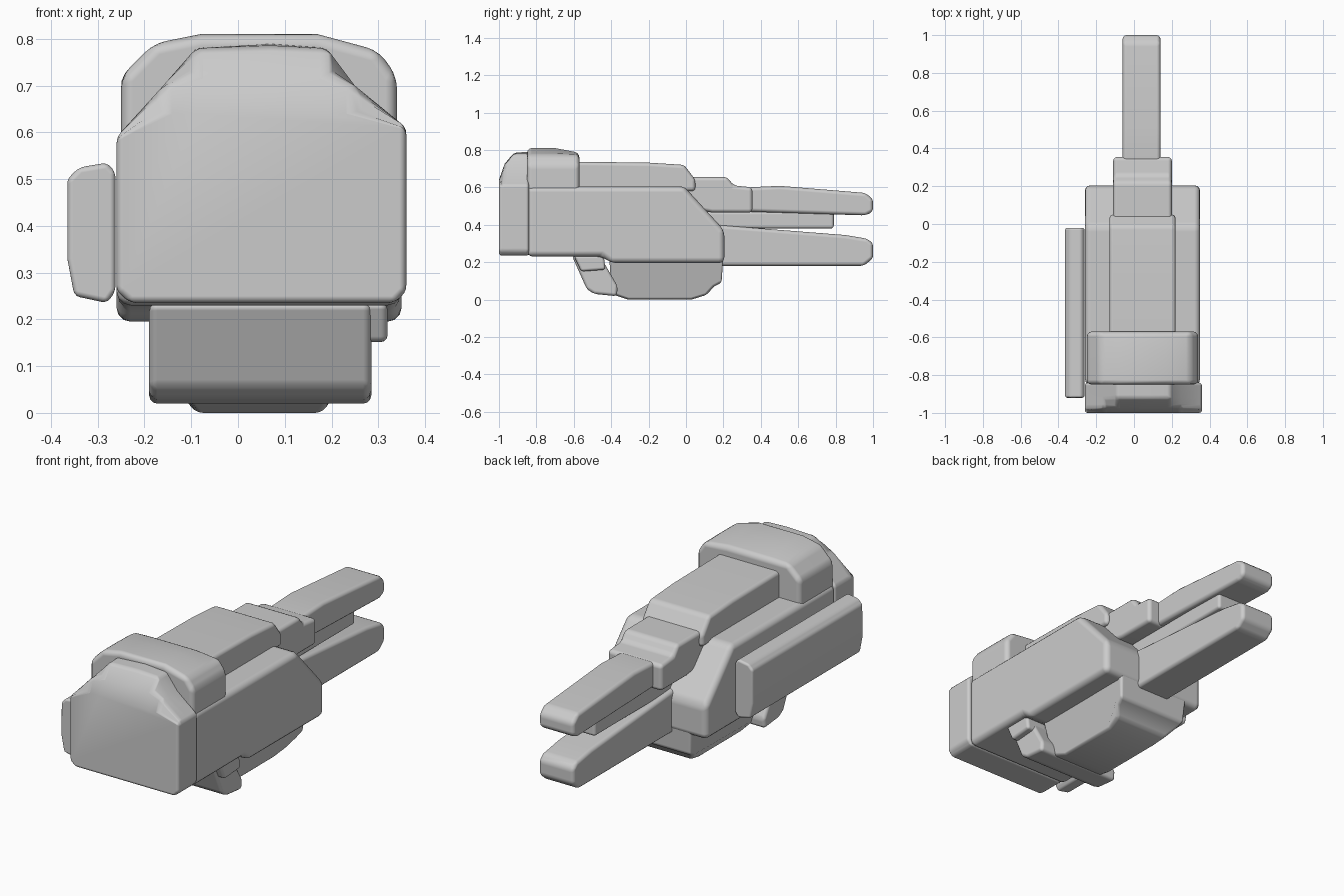
import bpy, bmesh

grey = bpy.data.materials.new("light_grey")
grey.diffuse_color = (0.6, 0.6, 0.6, 1)


def loft(name, rings, bevel):
    """Skin matching rings of 3D points, cap both ends and round the edges."""
    bm = bmesh.new()
    loops = [[bm.verts.new(p) for p in ring] for ring in rings]
    n = len(loops[0])
    for a, b in zip(loops, loops[1:]):
        for i in range(n):
            j = (i + 1) % n
            bm.faces.new((a[i], a[j], b[j], b[i]))
    bm.faces.new(loops[0])
    bm.faces.new(loops[-1])
    bmesh.ops.recalc_face_normals(bm, faces=bm.faces[:])
    for f in bm.faces:
        f.smooth = True
    mesh = bpy.data.meshes.new(name)
    bm.to_mesh(mesh)
    bm.free()
    mesh.materials.append(grey)
    ob = bpy.data.objects.new(name, mesh)
    bpy.context.collection.objects.link(ob)
    mod = ob.modifiers.new("rounding", 'BEVEL')
    mod.width = bevel
    mod.segments = 3
    mod.limit_method = 'ANGLE'
    mod.angle_limit = 0.45
    mod.harden_normals = True
    return ob


def side_part(name, x0, x1, profile, bevel=0.02):
    """Side (y, z) profile extruded across x."""
    return loft(name, [[(x, y, z) for y, z in profile] for x in (x0, x1)], bevel)


def long_part(name, outline, stations, bevel=0.02):
    """Front (x, z) outline run along y; each station is (y, height limit)."""
    return loft(name, [[(x, y, min(z, top)) for x, z in outline]
                       for y, top in stations], bevel)


# Main housing with sloping nose
side_part("main_body", -0.26, 0.35,
          [(-0.85, 0.23), (-0.45, 0.23), (-0.40, 0.195), (0.205, 0.195),
           (0.205, 0.37), (-0.01, 0.605), (-0.85, 0.605)], 0.035)

# Rear cap, rounded over at the top of its outer face
long_part("rear_cap",
          [(-0.23, 0.235), (0.335, 0.235), (0.36, 0.26), (0.36, 0.61), (0.25, 0.70),
           (0.19, 0.78), (0.07, 0.79), (-0.09, 0.78), (-0.16, 0.70),
           (-0.26, 0.59), (-0.26, 0.26)],
          [(-0.84, 0.80), (-0.92, 0.785), (-0.97, 0.725), (-1.0, 0.64)], 0.018)

# Raised collar in front of the cap
long_part("rear_collar",
          [(-0.25, 0.24), (0.34, 0.24), (0.34, 0.72), (0.30, 0.775), (0.17, 0.81),
           (-0.08, 0.81), (-0.18, 0.79), (-0.25, 0.72)],
          [(-0.85, 0.81), (-0.70, 0.81), (-0.57, 0.785)], 0.025)

# Top rail and the block in front of it
side_part("top_rail", -0.13, 0.22,
          [(-0.60, 0.58), (0.05, 0.58), (0.05, 0.64), (-0.01, 0.72),
           (-0.20, 0.732), (-0.60, 0.737)])
side_part("barrel_mount", -0.11, 0.20,
          [(-0.05, 0.50), (0.14, 0.465), (0.355, 0.465), (0.355, 0.60),
           (0.255, 0.61), (0.22, 0.655), (-0.05, 0.655)])

# Barrels
side_part("upper_barrel", -0.06, 0.14,
          [(0.33, 0.47), (0.96, 0.45), (1.0, 0.47), (1.0, 0.535), (0.96, 0.57),
           (0.50, 0.608), (0.33, 0.60)])
side_part("middle_barrel", -0.035, 0.115,
          [(0.08, 0.38), (0.79, 0.38), (0.79, 0.47), (0.08, 0.47)], 0.015)
side_part("lower_barrel", -0.06, 0.14,
          [(0.15, 0.18), (0.95, 0.18), (1.0, 0.22), (1.0, 0.30), (0.97, 0.325),
           (0.85, 0.345), (0.15, 0.40)])

# Flat pod on the left side
long_part("side_pod",
          [(-0.35, 0.25), (-0.28, 0.235), (-0.262, 0.26), (-0.262, 0.515),
           (-0.28, 0.535), (-0.34, 0.525), (-0.365, 0.50), (-0.365, 0.33)],
          [(-0.92, 1), (-0.02, 1)], 0.012)

# Underside housing, narrower towards the bottom
side = [(-0.41, 0.23), (-0.40, 0.03), (-0.31, 0.0), (0.03, 0.0), (0.11, 0.025),
        (0.15, 0.07), (0.19, 0.09), (0.20, 0.23)]


def taper(edge_top, edge_bottom):
    return [(edge_bottom + (edge_top - edge_bottom) * min(z / 0.10, 1), y, z)
            for y, z in side]


loft("underside_housing", [taper(-0.17, -0.09), taper(0.25, 0.18)], 0.015)

# Slanted wide foot behind the underside housing
side_part("slanted_foot", -0.19, 0.285,
          [(-0.61, 0.235), (-0.53, 0.055), (-0.49, 0.03), (-0.37, 0.018),
           (-0.365, 0.07), (-0.44, 0.20), (-0.44, 0.235)], 0.018)
side_part("foot_lug", 0.20, 0.32,
          [(-0.60, 0.235), (-0.56, 0.15), (-0.43, 0.16), (-0.44, 0.235)], 0.015)
